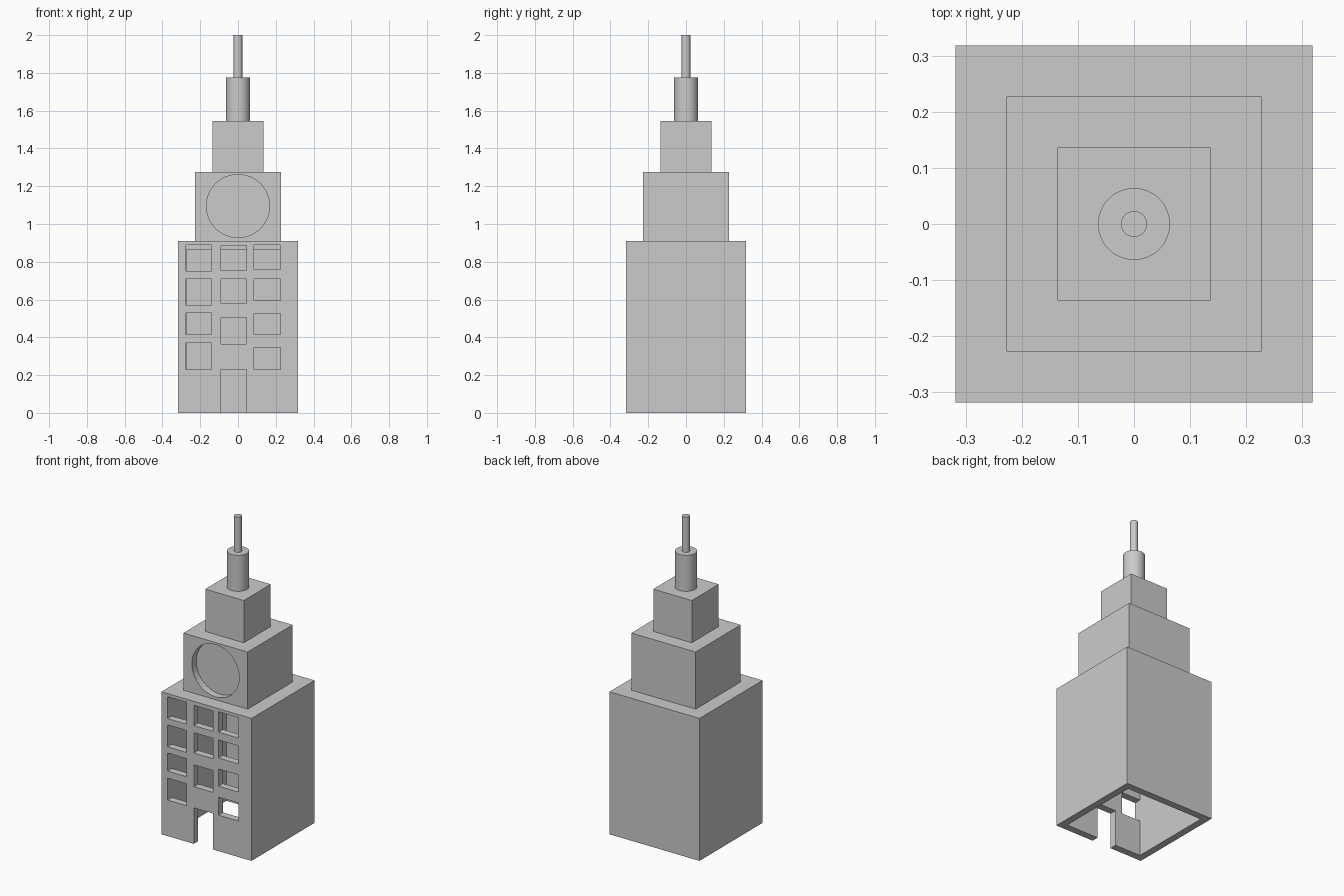
import bpy
import math

cube = bpy.data.objects.get("Cube")
if cube:
    bpy.data.objects.remove(cube, do_unlink=True)

stone = bpy.data.materials.new("grey_stone")
stone.use_nodes = True
grey = (0.6, 0.6, 0.6, 1)
stone.diffuse_color = grey
stone.node_tree.nodes["Principled BSDF"].inputs["Base Color"].default_value = grey


def box(name, x0, x1, y0, y1, z0, z1):
    """Box given by its extents."""
    centre = ((x0 + x1) / 2, (y0 + y1) / 2, (z0 + z1) / 2)
    bpy.ops.mesh.primitive_cube_add(size=1, location=centre)
    ob = bpy.context.object
    ob.name = name
    ob.scale = (x1 - x0, y1 - y0, z1 - z0)
    bpy.ops.object.transform_apply(location=True, rotation=True, scale=True)
    ob.data.materials.append(stone)
    return ob


def tier(name, half, z0, z1):
    return box(name, -half, half, -half, half, z0, z1)


def cylinder(name, radius, depth, location, tilt=0):
    bpy.ops.mesh.primitive_cylinder_add(vertices=64, radius=radius, depth=depth,
                                        location=location, rotation=(tilt, 0, 0))
    ob = bpy.context.object
    ob.name = name
    ob.data.materials.append(stone)
    bpy.ops.object.shade_smooth_by_angle(angle=math.radians(30))
    return ob


def cut(target, cutter):
    """Subtract the cutter from the target and discard it."""
    mod = target.modifiers.new("cut", 'BOOLEAN')
    mod.operation = 'DIFFERENCE'
    mod.solver = 'EXACT'
    mod.object = cutter
    bpy.ops.object.select_all(action='DESELECT')
    target.select_set(True)
    bpy.context.view_layer.objects.active = target
    bpy.ops.object.modifier_apply(modifier=mod.name)
    bpy.data.objects.remove(cutter, do_unlink=True)


# Stepped tower body
HALF, WALL = 0.318, 0.045
base = tier("base", HALF, 0, 0.91)
clock_tier = tier("clock_tier", 0.227, 0.91, 1.275)
tier("upper_tier", 0.136, 1.275, 1.545)

# Hollow base, open underneath
inner = HALF - WALL
cut(base, tier("cavity", inner, -0.1, 0.91 - WALL))

# Irregular window columns: x range, then (bottom, top) of each opening
columns = [
    (-0.275, -0.14, [(0.75, 0.89), (0.57, 0.71), (0.415, 0.53), (0.23, 0.37)]),
    (-0.09, 0.045, [(0.755, 0.885), (0.58, 0.71), (0.365, 0.505), (-0.1, 0.23)]),
    (0.085, 0.225, [(0.76, 0.89), (0.595, 0.71), (0.415, 0.525), (0.23, 0.345)]),
]
for x0, x1, openings in columns:
    for z0, z1 in openings:
        cut(base, box("opening", x0, x1, -0.4, -inner + 0.003, z0, z1))

# Round clock recess
recess = 0.045
cut(clock_tier, cylinder("clock_recess", 0.167, recess * 2,
                         (0, -0.227, 1.095), math.pi / 2))

# Mast and spire
cylinder("mast", 0.064, 0.23, (0, 0, 1.66))
cylinder("spire", 0.023, 0.225, (0, 0, 1.8875))

# Crisp shading on the cut blocks
for ob in (base, clock_tier):
    ob.select_set(True)
    bpy.context.view_layer.objects.active = ob
    bpy.ops.object.shade_smooth_by_angle(angle=math.radians(30))
    ob.select_set(False)
